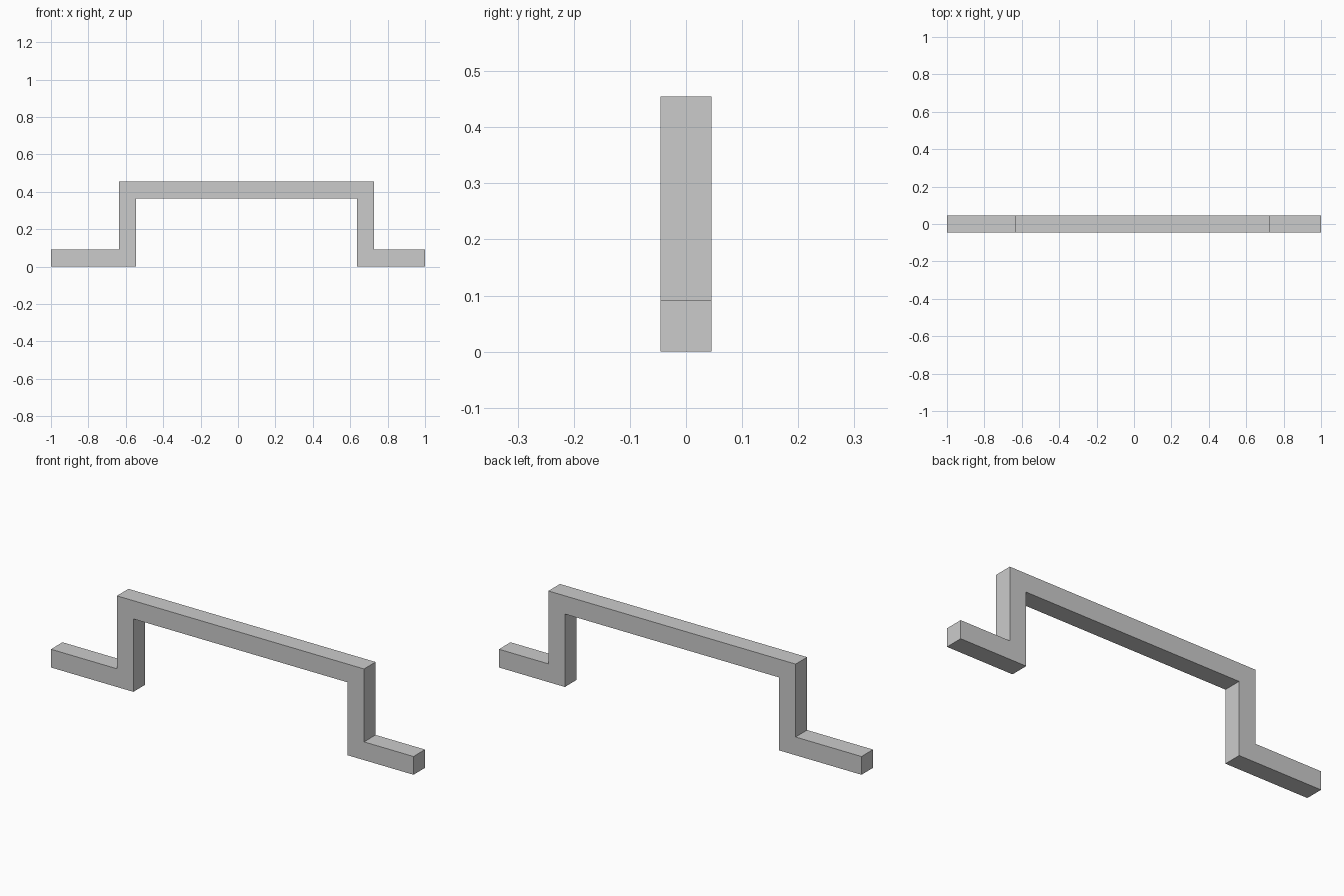
import bpy, bmesh

if "Cube" in bpy.data.objects:
    bpy.data.objects.remove(bpy.data.objects["Cube"])

U = 1 / 11  # bar thickness; every dimension is a multiple of it

# Stepped bar outline in the front plane (x, z), in bar thicknesses
outline = [(-11, 0), (-6, 0), (-6, 4), (7, 4), (7, 0), (11, 0),
           (11, 1), (8, 1), (8, 5), (-7, 5), (-7, 1), (-11, 1)]

# Extrude the outline from front to back
bm = bmesh.new()
face = bm.faces.new([bm.verts.new((x * U, -U / 2, z * U)) for x, z in outline])
result = bmesh.ops.extrude_face_region(bm, geom=[face], use_keep_orig=True)
moved = [v for v in result["geom"] if isinstance(v, bmesh.types.BMVert)]
bmesh.ops.translate(bm, verts=moved, vec=(0, U, 0))
bmesh.ops.recalc_face_normals(bm, faces=bm.faces)

mesh = bpy.data.meshes.new("stepped_bar")
bm.to_mesh(mesh)
bm.free()
bpy.context.collection.objects.link(bpy.data.objects.new("stepped_bar", mesh))
